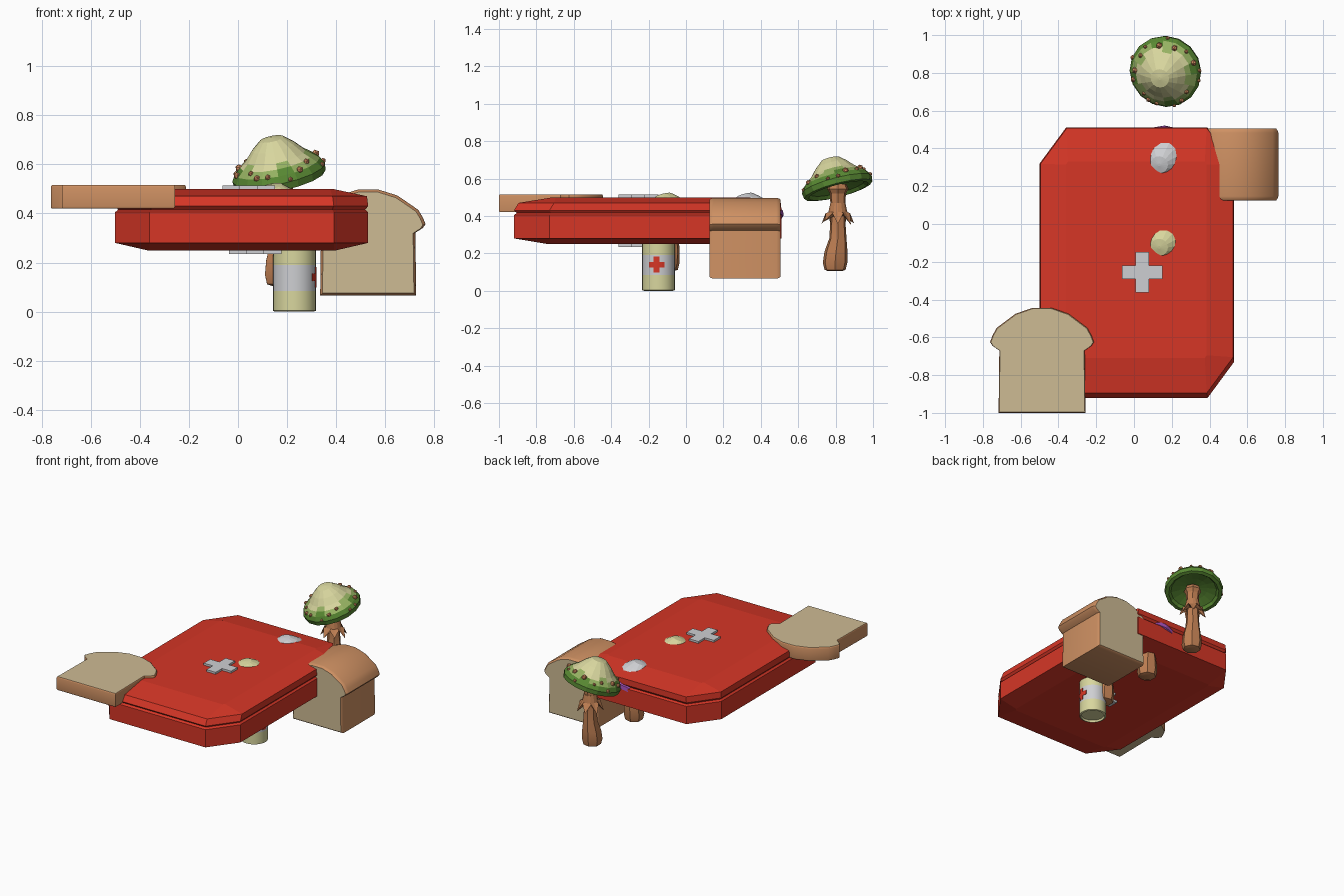
import bpy, bmesh, math, random
from mathutils import Vector, Matrix

if "Cube" in bpy.data.objects:
    bpy.data.objects.remove(bpy.data.objects["Cube"])

random.seed(4)


def material(name, r, g, b):
    m = bpy.data.materials.new(name)
    lin = [((c / 255 + 0.055) / 1.055) ** 2.4 for c in (r, g, b)]
    m.diffuse_color = (*lin, 1)
    m.use_nodes = True
    m.node_tree.nodes["Principled BSDF"].inputs["Base Color"].default_value = m.diffuse_color
    return m


RED = material("red", 214, 54, 38)
GREY = material("pale grey", 206, 207, 210)
CREAM = material("cream", 216, 214, 158)
BREAD = material("bread", 206, 187, 148)
CRUST = material("crust", 207, 145, 99)
STEM = material("stem brown", 190, 126, 82)
WART = material("wart orange", 214, 142, 98)
LIGHT = material("light green", 150, 178, 98)
GREEN = material("green", 88, 136, 50)
PURPLE = material("purple", 165, 80, 185)


def finish(name, bm, mats, smooth=None):
    bmesh.ops.recalc_face_normals(bm, faces=bm.faces[:])
    me = bpy.data.meshes.new(name)
    bm.to_mesh(me)
    bm.free()
    for m in mats:
        me.materials.append(m)
    ob = bpy.data.objects.new(name, me)
    bpy.context.collection.objects.link(ob)
    if smooth:
        bpy.ops.object.select_all(action='DESELECT')
        ob.select_set(True)
        bpy.context.view_layer.objects.active = ob
        bpy.ops.object.shade_smooth_by_angle(angle=math.radians(smooth))
    return ob


def loft(name, rings, mats, rule=lambda row, i: 0, cap=(0, 0), smooth=None, matrix=None):
    """Skin a list of closed rings; rule(row, i) picks the material of each side face."""
    bm = bmesh.new()
    vs = [[bm.verts.new(p) for p in ring] for ring in rings]
    n = len(vs[0])
    for row in range(len(vs) - 1):
        for i in range(n):
            j = (i + 1) % n
            f = bm.faces.new((vs[row][i], vs[row][j], vs[row + 1][j], vs[row + 1][i]))
            f.material_index = rule(row, i)
    for ring, m in ((vs[0], cap[0]), (vs[-1], cap[1])):
        bm.faces.new(ring).material_index = m
    if matrix:
        bm.transform(matrix)
    return finish(name, bm, mats, smooth)


def circle(r, z, n, x=0, y=0, rib=0):
    return [(x + r * (1 + rib * (-1) ** i) * math.cos(math.tau * i / n),
             y + r * (1 + rib * (-1) ** i) * math.sin(math.tau * i / n), z) for i in range(n)]


# Red case: chamfered octagon with a groove under the lid
def octagon(x0, x1, y0, y1, cx, cy, z):
    return [(x0 + cx, y0, z), (x1 - cx, y0, z), (x1, y0 + cy, z), (x1, y1 - cy, z),
            (x1 - cx, y1, z), (x0 + cx, y1, z), (x0, y1 - cy, z), (x0, y0 + cy, z)]


loft("case", [octagon(-.37, .40, -.74, .33, .01, .015, .25),
              octagon(-.50, .53, -.92, .51, .14, .19, .28),
              octagon(-.50, .53, -.92, .51, .14, .19, .405),
              octagon(-.488, .518, -.905, .498, .135, .185, .415),
              octagon(-.50, .53, -.92, .51, .14, .19, .43),
              octagon(-.495, .525, -.895, .508, .14, .19, .47),
              octagon(-.36, .385, -.71, .33, .01, .015, .50)], [RED])


# Plus-shaped plates on the lid and underneath
def plus(x, y, z, a=.107, b=.036):
    pts = [(a, -b), (a, b), (b, b), (b, a), (-b, a), (-b, b),
           (-a, b), (-a, -b), (-b, -b), (-b, -a), (b, -a), (b, b * -1)]
    return [(x + px, y + py, z) for px, py in pts]


loft("lid_cross", [plus(.043, -.255, .495), plus(.043, -.255, .514)], [GREY])
loft("bottom_cross", [plus(.07, -.255, .235), plus(.07, -.255, .255)], [GREY])

# Can with a pale label band and recessed ends
CX, CY, R = .23, -.147, .088
can = [(.074, .014), (.078, 0), (R, .004), (R, .085), (R, .19), (R, .271), (.078, .275), (.074, .261)]
loft("can", [circle(r, z, 24, CX, CY) for r, z in can], [CREAM, GREY],
     lambda row, i: int(row == 3), smooth=35)


# Red cross wrapped on the can
def curved_plate(name, half_angle, z0, z1):
    steps = [math.radians(-7 + half_angle * k / 3) for k in range(-3, 4)]
    arc = [(R + .002, a) for a in steps] + [(R - .006, a) for a in reversed(steps)]
    loft(name, [[(CX + r * math.cos(a), CY + r * math.sin(a), z) for r, a in arc]
                for z in (z0, z1)], [RED])


curved_plate("can_cross_bar", 28, .125, .155)
curved_plate("can_cross_post", 10, .098, .182)

# Bread: one outline used for the loaf and the slice
half = [(.23, 0), (.226, .33), (.262, .355), (.275, .375), (.262, .41), (.24, .45),
        (.14, .525), (.05, .556)]
outline = half + [(-x, h) for x, h in reversed(half)]


def bread(name, sx, sh, depth, edge, inset, place):
    rings = []
    for d, k in ((0, inset), (edge * .35, inset * .35), (edge, 0),
                 (depth - edge, 0), (depth - edge * .35, inset * .35), (depth, inset)):
        s = 1 - k / .25
        rings.append([place(x * sx * s, (.28 + (h - .28) * s) * sh, d) for x, h in outline])
    return loft(name, rings, [CRUST, BREAD], cap=(1, 1), smooth=40)


bread("bread_loaf", .85, .777, .38, .022, .012, lambda x, h, d: (.53 + x, .125 + d, .065 + h))
bread("bread_slice", 1, 1, .095, .008, .004, lambda x, h, d: (-.487 + x, -1 + h, .42 + d))

# Mushrooms: lathed, tilted caps on ribbed stems
TILT = Vector((0, 0, 1)).rotation_difference(Vector((-.21, -.26, 1))).to_matrix().to_4x4()
cap_profile = [(.008, .172), (.05, .166), (.09, .132), (.125, .093), (.15, .073), (.177, .05),
               (.193, .022), (.188, -.008), (.165, -.012), (.15, .006), (.09, .022), (.04, .03)]


def cap_colour(row, i):
    if row < 3:
        return 0
    if row == 3:                       # jagged border of the pale crown
        return 0 if i % 3 else 1
    if row == 4:
        return 1 if i % 4 else 2
    return 2


def mushroom(name, x, y, cap_z, scale, colours, tall):
    place = Matrix.Translation((x, y, cap_z)) @ TILT @ Matrix.Scale(scale, 4)
    loft(name + "_cap", [circle(r, z, 16) for r, z in cap_profile], colours, cap_colour,
         cap=(0, 2), matrix=place)
    # stem with a bulbous foot, (radius, height, lean)
    stem = [(.035, .105, -.015), (.055, .112, -.015), (.064, .15, -.015), (.06, .21, -.01),
            (.045, .28, 0), (.04, .36, 0)]
    if tall:
        stem += [(.038, .44, 0), (.042, .52, 0), (.056, .545, 0), (.045, .57, 0)]
    loft(name + "_stem", [circle(r, z, 14, x + .01 + d * .3, y + d, .05) for r, z, d in stem],
         [STEM], smooth=25)
    if not tall:
        return
    # ragged skirt round the stem
    tips = [(px, py, z + (.055 if i % 2 else random.uniform(-.01, .015)))
            for i, (px, py, z) in enumerate(circle(.078, .36, 14, x + .01, y, .14))]
    loft(name + "_skirt", [circle(.041, .47, 14, x + .01, y), circle(.052, .42, 14, x + .01, y),
                           tips, circle(.04, .40, 14, x + .01, y)], [STEM])
    # warts around the cap edge
    bm = bmesh.new()
    for k in range(18):
        a = math.tau * k / 18 + random.uniform(-.12, .12)
        r, z = random.choice([(.187, .03), (.172, .053), (.155, .068)])
        at = place @ Matrix.Translation((r * math.cos(a), r * math.sin(a), z))
        bmesh.ops.create_icosphere(bm, subdivisions=1, radius=random.uniform(.01, .019), matrix=at)
    finish(name + "_warts", bm, [WART])


mushroom("green_mushroom", .17, .812, .546, 1, [CREAM, LIGHT, GREEN], True)
mushroom("purple_mushroom", .165, .352, .365, .92, [GREY, PURPLE, PURPLE], False)
mushroom("small_green_mushroom", .165, -.085, .365, .92, [CREAM, LIGHT, GREEN], False)
